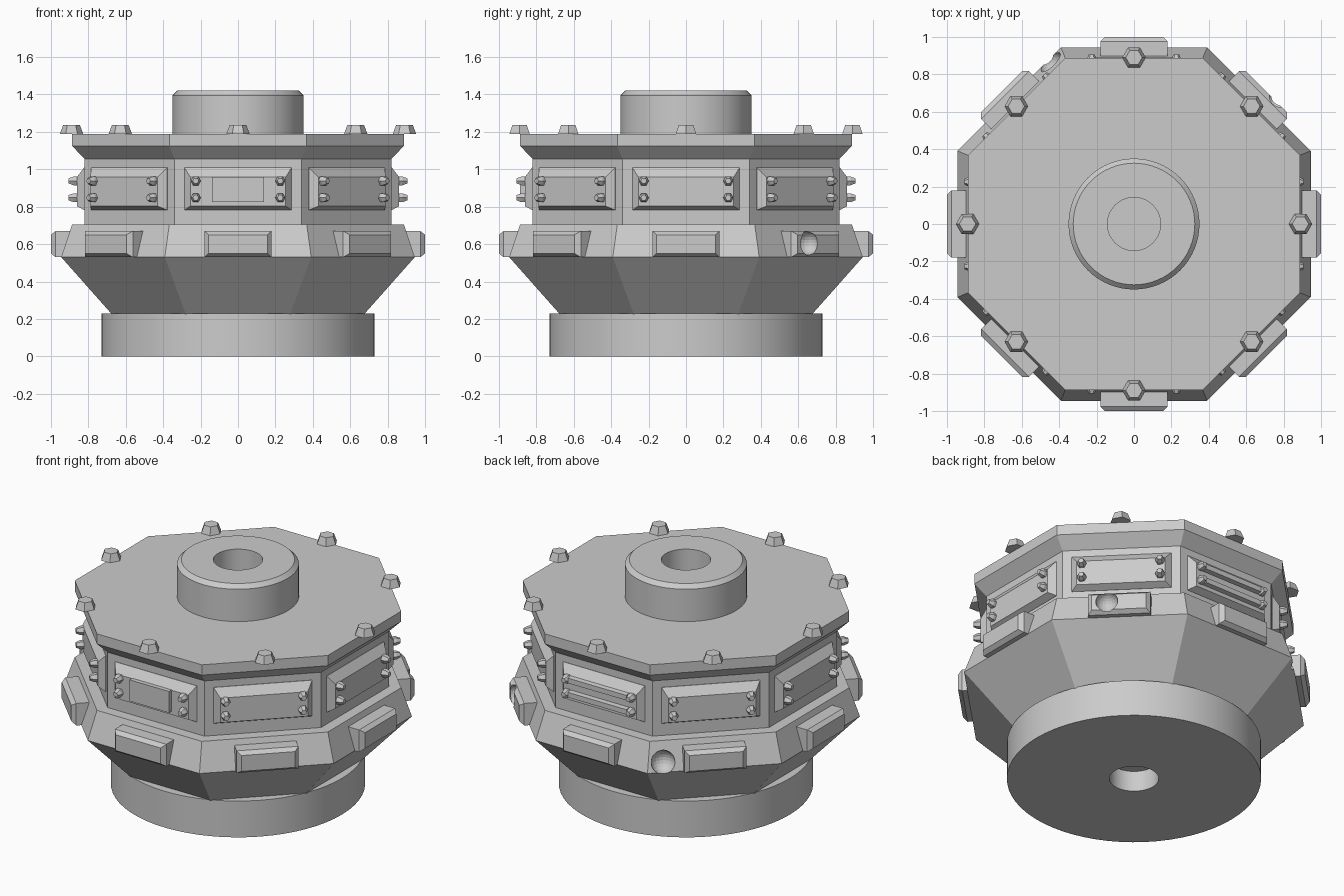
import bpy, bmesh, math
from mathutils import Matrix, Vector

cube = bpy.data.objects.get("Cube")
if cube:
    bpy.data.objects.remove(cube, do_unlink=True)

GREY = (0.6, 0.6, 0.6, 1.0)
metal = bpy.data.materials.new("plain grey metal")
metal.use_nodes = True
metal.diffuse_color = GREY
metal.node_tree.nodes["Principled BSDF"].inputs["Base Color"].default_value = GREY


def loft(name, rings, matrix=None, smooth=False):
    """Skin a stack of rings into a closed solid with flat end caps."""
    bm = bmesh.new()
    matrix = matrix or Matrix()
    loops = [[bm.verts.new(matrix @ Vector(p)) for p in ring] for ring in rings]
    for low, high in zip(loops, loops[1:]):
        n = len(low)
        for i in range(n):
            j = (i + 1) % n
            bm.faces.new((low[i], low[j], high[j], high[i]))
    bm.faces.new(loops[0][::-1])
    bm.faces.new(loops[-1])
    bmesh.ops.recalc_face_normals(bm, faces=bm.faces[:])
    mesh = bpy.data.meshes.new(name)
    bm.to_mesh(mesh)
    bm.free()
    mesh.materials.append(metal)
    obj = bpy.data.objects.new(name, mesh)
    bpy.context.collection.objects.link(obj)
    if smooth:
        bpy.ops.object.select_all(action='DESELECT')
        obj.select_set(True)
        bpy.context.view_layer.objects.active = obj
        bpy.ops.object.shade_smooth_by_angle(angle=math.radians(20))
    return obj


def turned(profile, sides, phase=0.0):
    """Rings of a regular polygon for each (radius, height)."""
    step = math.tau / sides
    return [[(r * math.cos(phase + i * step), r * math.sin(phase + i * step), z)
             for i in range(sides)] for r, z in profile]


def rects(layers):
    """Rectangular rings from (half width, bottom, top, distance out)."""
    return [[(-w, lo, d), (w, lo, d), (w, hi, d), (-w, hi, d)] for w, lo, hi, d in layers]


def facing(angle):
    """Local axes of a side: x along it, y up, z outward."""
    c, s = math.cos(angle), math.sin(angle)
    return Matrix(((-s, 0, c, 0), (c, 0, s, 0), (0, 1, 0, 0), (0, 0, 0, 1)))


def carve_dimple(target, angle, along, height, out, radius):
    """Sink a round dimple into a part."""
    bpy.ops.mesh.primitive_uv_sphere_add(segments=20, ring_count=12, radius=radius,
                                         location=facing(angle) @ Vector((along, height, out)))
    cutter = bpy.context.object
    cutter.name = "dimple_cutter"
    cutter.hide_render = True
    cutter.data.materials.append(metal)
    mod = target.modifiers.new("dimple", 'BOOLEAN')
    mod.operation = 'DIFFERENCE'
    mod.solver = 'EXACT'
    mod.object = cutter
    bpy.context.view_layer.objects.active = target
    bpy.ops.object.modifier_apply(modifier=mod.name)
    bpy.data.objects.remove(cutter, do_unlink=True)


# Octagonal housing, measured across its flats
APOTHEM = [(0.67, 0.22), (0.945, 0.53), (0.887, 0.705), (0.82, 0.705),
           (0.82, 1.055), (0.887, 1.125), (0.887, 1.19)]
to_corner = 1 / math.cos(math.pi / 8)
housing = loft("octagonal_housing",
               turned([(r * to_corner, z) for r, z in APOTHEM], 8, math.pi / 8))

# Round base and top boss, each with a blind bore
loft("round_base", turned([(0.142, 0.13), (0.142, 0), (0.73, 0), (0.73, 0.23)], 64), smooth=True)
loft("top_boss", turned([(0.35, 1.18), (0.35, 1.395), (0.325, 1.42),
                         (0.142, 1.42), (0.142, 1.2)], 64), smooth=True)

# Parts repeated on each of the eight sides
pads = []
for k in range(8):
    angle = k * math.pi / 4
    frame = facing(angle)

    # Bevelled bumper pad on the lower belt
    pads.append(loft(f"bumper_pad_{k}", rects([(0.18, 0.53, 0.67, 0.85), (0.18, 0.53, 0.67, 0.975),
                                               (0.157, 0.55, 0.65, 1.0)]), frame))

    # Bevelled cover panel with four studs
    loft(f"cover_panel_{k}", rects([(0.287, 0.782, 1.01, 0.8), (0.287, 0.782, 1.01, 0.822),
                                    (0.255, 0.803, 0.958, 0.862)]), frame)
    for side in (-1, 1):
        for height in (0.848, 0.938):
            place = frame @ Matrix.Translation((side * 0.226, height, 0))
            loft(f"panel_stud_{k}", turned([(0.027, 0.85), (0.027, 0.88), (0.016, 0.905)], 6), place)

    # Hexagonal bolt on the rim
    place = Matrix.Translation(frame @ Vector((0, 0, 0.89)))
    loft(f"rim_bolt_{k}", turned([(0.063, 1.188), (0.044, 1.238)], 6), place)

# Raised plate on the front panel
loft("front_plate", rects([(0.138, 0.825, 0.96, 0.85), (0.138, 0.825, 0.96, 0.888)]),
     facing(-math.pi / 2))

# Two ribs across the back panel
for height in (0.848, 0.938):
    loft("back_rib", rects([(0.205, height - 0.022, height + 0.022, 0.85),
                            (0.205, height - 0.016, height + 0.016, 0.89)]),
         facing(math.pi / 2))

# Dimples in one pad and in the belt
carve_dimple(pads[1], math.pi / 4, -0.07, 0.605, 0.995, 0.064)
carve_dimple(housing, 3 * math.pi / 4, -0.297, 0.585, 0.925, 0.07)
